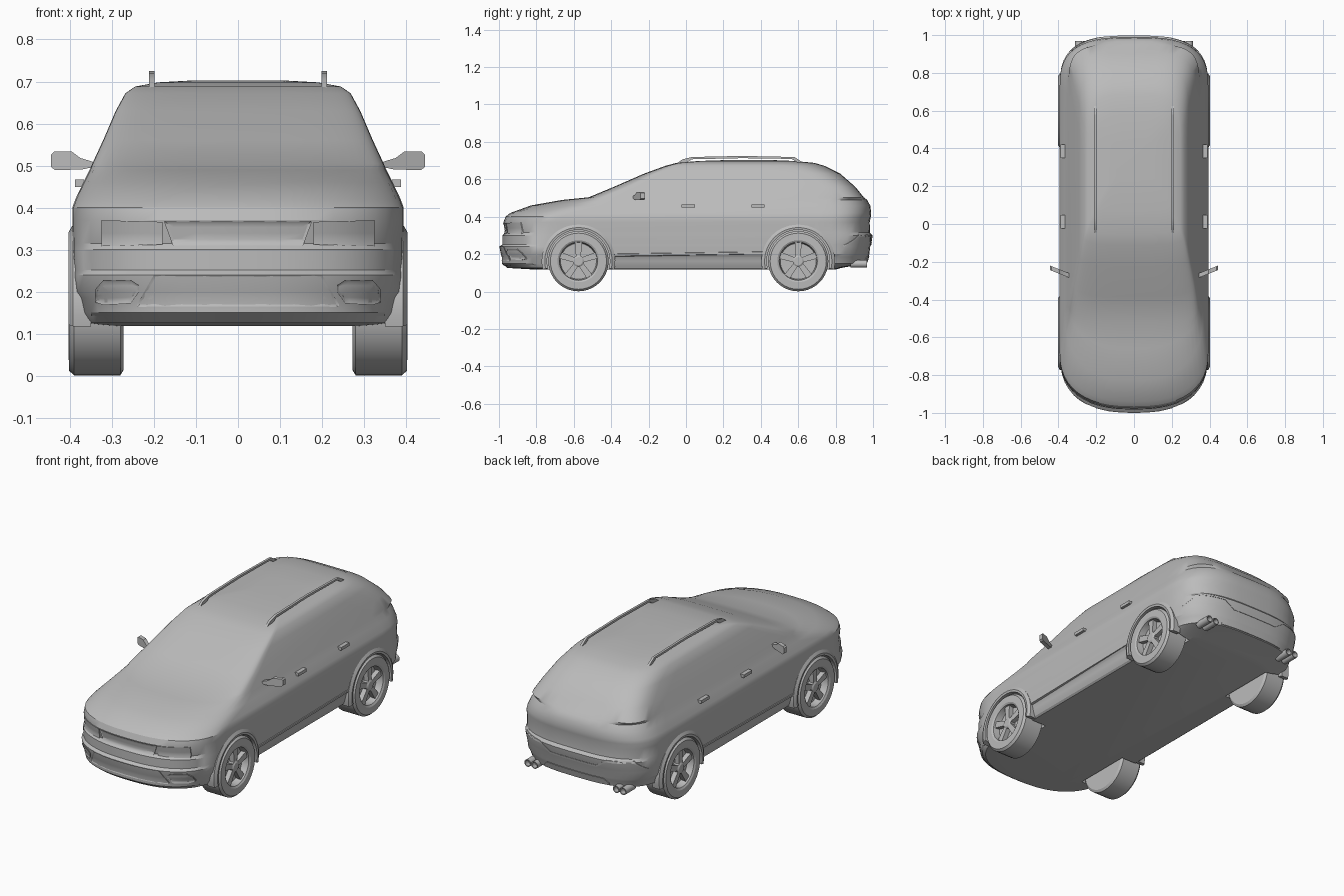
import bpy, bmesh
from math import sin, cos, pi, radians

if "Cube" in bpy.data.objects:
    bpy.data.objects.remove(bpy.data.objects["Cube"])

GREY = (0.5, 0.5, 0.5, 1)
paint = bpy.data.materials.new("plain grey")
paint.use_nodes = True
paint.diffuse_color = GREY
paint.node_tree.nodes["Principled BSDF"].inputs["Base Color"].default_value = GREY
parts = []


def finish(name, bm):
    mesh = bpy.data.meshes.new(name)
    bm.to_mesh(mesh)
    bm.free()
    mesh.materials.append(paint)
    obj = bpy.data.objects.new(name, mesh)
    bpy.context.collection.objects.link(obj)
    parts.append(obj)
    return obj


def loft(name, rings):
    """Skin a row of closed rings and cap both ends."""
    bm = bmesh.new()
    loops = [[bm.verts.new(p) for p in ring] for ring in rings]
    for a, b in zip(loops, loops[1:]):
        for i in range(len(a)):
            bm.faces.new((a[i - 1], a[i], b[i], b[i - 1]))
    bm.faces.new(loops[0])
    bm.faces.new(loops[-1])
    bmesh.ops.recalc_face_normals(bm, faces=bm.faces)
    return finish(name, bm)


def prism(name, points, shift):
    far = [tuple(p + d for p, d in zip(point, shift)) for point in points]
    return loft(name, [points, far])


def box(name, centre, size):
    x, y, z = (c - s / 2 for c, s in zip(centre, size))
    w, d, h = size
    return prism(name, [(x, y, z), (x + w, y, z), (x + w, y + d, z), (x, y + d, z)], (0, 0, h))


def lathe(name, profile, y, z, side, steps=40):
    """Turn (x, radius) points about an axle across the car."""
    turn = [2 * pi * i / steps for i in range(steps)]
    return loft(name, [[(side * x, y + r * cos(a), z + r * sin(a)) for a in turn]
                       for x, r in profile])


# Body levels: height, front y, rear y, half width, front bow, rear bow
LEVELS = [
    (.118, -.82, .80, .352, .30, .22), (.126, -.955, .83, .362, .30, .22),
    (.15, -.985, .965, .372, .30, .28), (.185, -.985, .975, .380, .30, .28),
    (.20, -.99, .98, .389, .30, .28), (.24, -.998, .985, .391, .30, .28),
    (.252, -.982, .99, .391, .30, .28), (.30, -.982, .998, .393, .30, .28),
    (.315, -.966, .984, .393, .30, .28), (.37, -.976, .982, .394, .30, .28),
    (.40, -.965, .988, .394, .30, .28), (.42, -.94, .99, .387, .32, .28),
    (.46, -.83, .985, .368, .38, .28), (.49, -.66, .968, .353, .28, .28),
    (.504, -.52, .95, .347, .14, .28), (.56, -.385, .905, .321, .12, .28),
    (.63, -.225, .825, .291, .09, .32), (.672, -.11, .74, .268, .06, .36),
    (.688, -.05, .685, .245, .06, .36), (.698, .07, .58, .19, .06, .24),
    (.703, .22, .46, .1, .05, .1)]


def level_at(z):
    for a, b in zip(LEVELS, LEVELS[1:]):
        if z <= b[0]:
            t = (z - a[0]) / (b[0] - a[0])
            return [p + t * (q - p) for p, q in zip(a, b)]
    return LEVELS[-1]


def body_ring(level, steps=12):
    z, front, rear, width, front_bow, rear_bow = level
    nf, nr = (2.5, 3) if z < .5 else (4, 4.5)
    half = []
    for i in range(steps + 1):
        t = pi / 2 * i / steps
        half.append((width * sin(t) ** (2 / nf), front + front_bow * (1 - cos(t) ** (2 / nf)), z))
    for i in range(steps, -1, -1):
        t = pi / 2 * i / steps
        half.append((width * sin(t) ** (2 / nr), rear - rear_bow * (1 - cos(t) ** (2 / nr)), z))
    return half + [(-x, y, z) for x, y, z in half[-2:0:-1]]


def end_y(x, z, end):
    """Depth of the nose (end -1) or the tail (end 1)."""
    _, front, rear, width, front_bow, rear_bow = level_at(z)
    n = 2.5 if end < 0 else 3
    bow = 1 - (1 - min(abs(x) / width, 1) ** n) ** (1 / n)
    return front + front_bow * bow if end < 0 else rear - rear_bow * bow


def panel(name, columns, end, lift=.004, inset=0, rows=4, steps=6):
    """Thin plate following the nose or tail; columns are (x, low z, high z)."""
    bm = bmesh.new()
    fine = [columns[0]]
    for a, b in zip(columns, columns[1:]):
        fine += [[p + (q - p) * i / steps for p, q in zip(a, b)] for i in range(1, steps + 1)]
    grid = []
    for x, low, high in fine:
        heights = [low + (high - low) * j / rows for j in range(rows + 1)]
        grid.append([bm.verts.new((x, end_y(x, z, end) + end * lift, z)) for z in heights])
    faces = []
    for a, b in zip(grid, grid[1:]):
        for j in range(rows):
            quad = [a[j], b[j], b[j + 1], a[j + 1]]
            faces.append(bm.faces.new(quad if end < 0 else quad[::-1]))
    rim = [e for e in bm.edges if e.is_boundary]
    skirt = bmesh.ops.extrude_edge_only(bm, edges=rim)["geom"]
    for v in skirt:
        if isinstance(v, bmesh.types.BMVert):
            v.co.y -= end * (lift + .006)
    if inset:
        bmesh.ops.inset_region(bm, faces=faces, thickness=inset, depth=-.003)
    return finish(name, bm)


def mirrored(columns, side):
    return columns if side > 0 else [(-x, lo, hi) for x, lo, hi in reversed(columns)]


# Body shell with wheel wells
body = loft("body", [body_ring(level) for level in LEVELS])
AXLES = {"front": -.575, "rear": .60}
HUB_Z = .162
bpy.context.view_layer.objects.active = body
for y in AXLES.values():
    for side in (-1, 1):
        cutter = lathe("well_cutter", [(.262, .171), (.5, .171)], y, HUB_Z, side)
        cutter.hide_render = True
        cut = body.modifiers.new("well", "BOOLEAN")
        cut.operation = "DIFFERENCE"
        cut.solver = "EXACT"
        cut.object = cutter
        bpy.ops.object.modifier_apply(modifier=cut.name)
        parts.remove(cutter)
        bpy.data.objects.remove(cutter)

for side, hand in ((-1, "right"), (1, "left")):
    for axle, y in AXLES.items():
        tag = f"{axle}_{hand}"
        # Tyre and dished rim
        lathe("wheel_" + tag, [(.272, .148), (.28, .161), (.39, .161), (.402, .15), (.403, .112),
                               (.397, .102), (.36, .096), (.358, .02)], y, HUB_Z, side)
        lathe("hub_" + tag, [(.355, .03), (.388, .03), (.393, .022)], y, HUB_Z, side, 20)
        # Five spokes widening toward the rim
        for k in range(5):
            a = pi / 2 + 2 * pi * k / 5
            shape = [(.015, -.013), (.1, -.018), (.1, .018), (.015, .013)]
            points = [(side * .362, y + r * cos(a) - w * sin(a), HUB_Z + r * sin(a) + w * cos(a))
                      for r, w in shape]
            prism(f"spoke_{tag}_{k}", points, (side * .026, 0, 0))
        # Wheel arch lip
        rings = []
        for i in range(29):
            a = radians(-13 + 206 * i / 28)
            rings.append([(side * x, y + r * cos(a), HUB_Z + r * sin(a)) for x, r in
                          ((.35, .168), (.401, .168), (.403, .18), (.393, .197), (.35, .197))])
        loft("arch_" + tag, rings)

    # Door handles
    for place, y in (("front", .012), ("rear", .385)):
        box(f"{place}_handle_{hand}", (side * .377, y, .458), (.022, .07, .017))

    # Door mirror, swept back toward its tip
    outline = [(.342, .497), (.37, .491), (.435, .489), (.445, .497),
               (.445, .526), (.438, .533), (.395, .533), (.375, .518), (.342, .508)]
    prism("mirror_" + hand, [(side * x, -.262 + .4 * (x - .4), z) for x, z in outline], (0, .024, 0))

    # Roof rail
    rail = [(-.055, .68), (-.02, .706), (.03, .719), (.3, .725), (.58, .719), (.625, .69),
            (.60, .688), (.565, .709), (.3, .713), (.03, .707), (0, .685)]
    prism("roof_rail_" + hand, [(side * .199, y, z) for y, z in rail], (side * .013, 0, 0))

    # Sill strip between the arches
    strip = [(.375, .185), (.393, .19), (.393, .2), (.375, .208)]
    prism("sill_strip_" + hand, [(side * x, -.38, z) for x, z in strip], (0, .79, .012))

    # Headlamp, fog lamp and twin exhaust
    panel("headlamp_" + hand, mirrored([(.18, .312, .366), (.325, .308, .37)], side), -1)
    panel("fog_lamp_" + hand, mirrored([(.235, .2, .215), (.255, .172, .228), (.32, .168, .228),
                                        (.34, .175, .205)], side), -1, inset=.006)
    for x in (.25, .292):
        ring = [2 * pi * i / 16 for i in range(16)]
        loft(f"exhaust_{hand}", [[(side * x + r * cos(a), y, .148 + r * sin(a)) for a in ring]
                                 for y, r in ((.88, .02), (.968, .02), (.968, .015), (.94, .015))])

# Nose details
panel("upper_grille", [(-.175, .364, .367), (-.155, .31, .367), (.155, .31, .367),
                       (.175, .364, .367)], -1, inset=.006)
panel("lower_grille", [(-.24, .163, .17), (-.2, .165, .24), (.2, .165, .24),
                       (.24, .163, .17)], -1, lift=.002, inset=.007)
panel("chin_strip", [(-.35, .142, .15), (0, .138, .15), (.35, .142, .15)], -1, lift=.002, steps=14)

# Tail details: stepped bumper edge and number plate recess
panel("rear_bumper_edge", [(-.375, .24, .25), (-.33, .295, .307), (-.2, .29, .302),
                           (-.14, .25, .262), (.14, .25, .262), (.2, .29, .302),
                           (.33, .295, .307), (.375, .24, .25)], 1, lift=.002, rows=1)
panel("rear_skid", [(-.2, .155, .165), (-.17, .155, .19), (.17, .155, .19),
                    (.2, .155, .165)], 1, lift=.004)

# Smooth shading with crisp edges
bpy.ops.object.select_all(action="DESELECT")
for obj in parts:
    obj.select_set(True)
bpy.context.view_layer.objects.active = body
bpy.ops.object.shade_smooth_by_angle(angle=radians(28))
